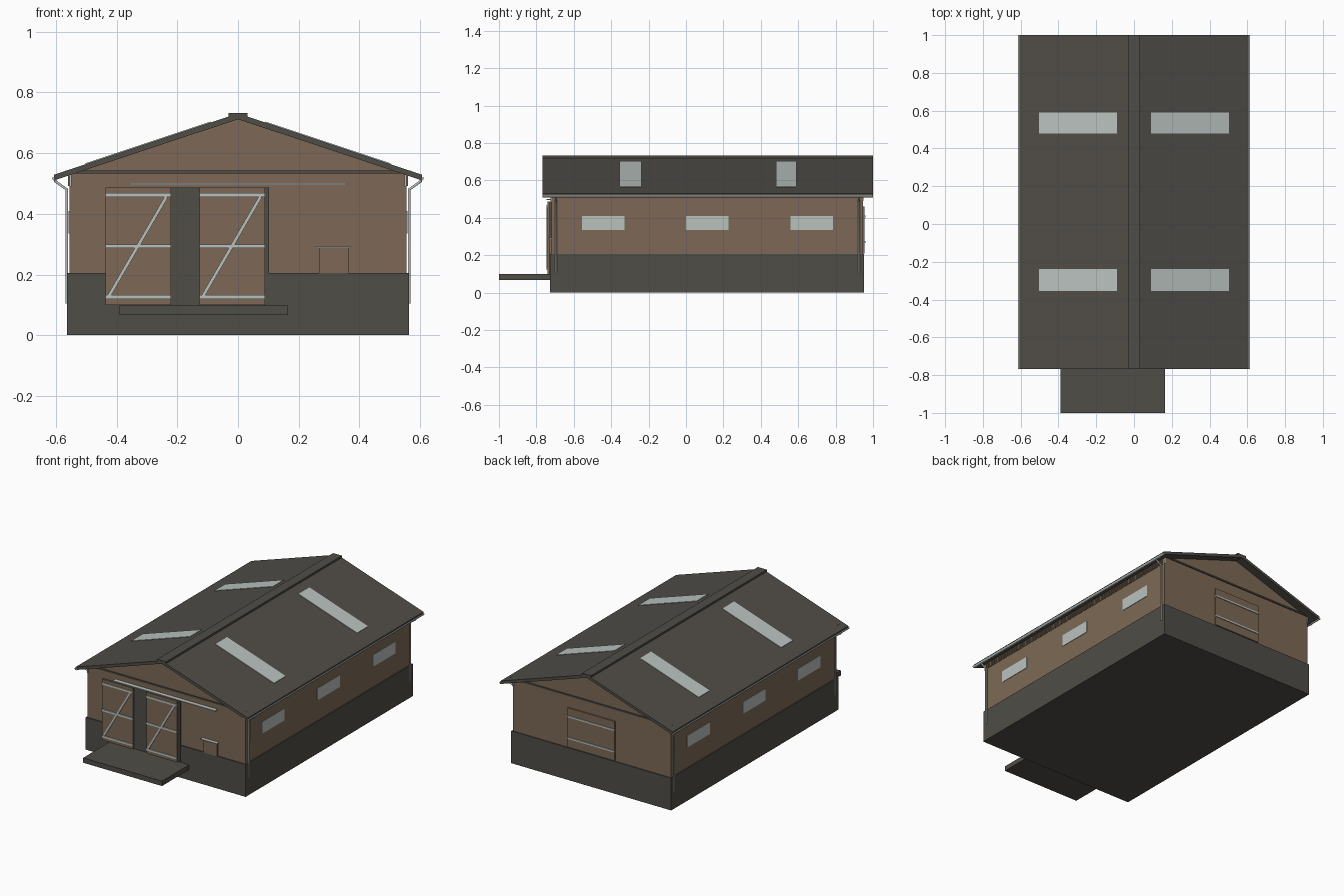
import bpy, bmesh, math
from mathutils import Vector

if "Cube" in bpy.data.objects:
    bpy.data.objects.remove(bpy.data.objects["Cube"])


def material(name, rgb):
    m = bpy.data.materials.new(name)
    m.diffuse_color = (*rgb, 1)
    m.use_nodes = True
    m.node_tree.nodes["Principled BSDF"].inputs["Base Color"].default_value = m.diffuse_color
    return m


TAN = material("tan_cladding", (0.205, 0.141, 0.093))
DARK = material("dark_grey", (0.080, 0.074, 0.063))
PALE = material("pale_grey", (0.49, 0.54, 0.515))


def finish(bm, name, mat):
    bmesh.ops.recalc_face_normals(bm, faces=bm.faces)
    me = bpy.data.meshes.new(name)
    bm.to_mesh(me)
    bm.free()
    me.materials.append(mat)
    ob = bpy.data.objects.new(name, me)
    bpy.context.collection.objects.link(ob)
    return ob


def prism(name, pts, y0, y1, mat):
    """Extrude an (x, z) profile along y."""
    bm = bmesh.new()
    a = [bm.verts.new((x, y0, z)) for x, z in pts]
    b = [bm.verts.new((x, y1, z)) for x, z in pts]
    bm.faces.new(a)
    bm.faces.new(b[::-1])
    n = len(pts)
    for i in range(n):
        j = (i + 1) % n
        bm.faces.new((a[i], b[i], b[j], a[j]))
    return finish(bm, name, mat)


def box(name, x0, x1, y0, y1, z0, z1, mat):
    return prism(name, [(x0, z0), (x1, z0), (x1, z1), (x0, z1)], y0, y1, mat)


def pipe(name, pts, r, mat):
    cu = bpy.data.curves.new(name, 'CURVE')
    cu.dimensions = '3D'
    cu.bevel_depth = r
    cu.bevel_resolution = 1
    cu.use_fill_caps = True
    sp = cu.splines.new('POLY')
    sp.points.add(len(pts) - 1)
    for p, co in zip(sp.points, pts):
        p.co = (*co, 1)
    cu.materials.append(mat)
    ob = bpy.data.objects.new(name, cu)
    bpy.context.collection.objects.link(ob)


RIDGE, SLOPE, EAVE, THICK = 0.731, 0.333, 0.606, 0.019


def roof_z(x):
    return RIDGE - SLOPE * abs(x)


# Plinth, walls with gables, loading ramp
box("plinth", -0.563, 0.563, -0.727, 0.953, 0, 0.205, DARK)
W = 0.556
eave_wall = roof_z(W) - THICK + 0.004
prism("walls", [(-W, 0.2), (W, 0.2), (W, eave_wall), (0, RIDGE - THICK + 0.004), (-W, eave_wall)],
      -0.72, 0.947, TAN)
box("ramp", -0.39, 0.165, -1.0, -0.72, 0.067, 0.098, DARK)

# Roof and ridge cap
E = EAVE
prism("roof", [(-E, roof_z(E) - THICK), (0, RIDGE - THICK), (E, roof_z(E) - THICK),
               (E, roof_z(E)), (0, RIDGE), (-E, roof_z(E))], -0.767, 1.0, DARK)
box("ridge_cap", -0.031, 0.031, -0.768, 1.0, 0.719, 0.733, DARK)

# Gable trim bands
for label, y0, y1 in (("front", -0.726, -0.715), ("back", 0.942, 0.953)):
    box(label + "_gable_band", -0.568, 0.568, y0, y1, 0.533, 0.543, DARK)

for side, s in (("left", -1), ("right", 1)):
    # Side windows
    for i, y in enumerate((-0.443, 0.114, 0.672)):
        xs = sorted((s * (W - 0.003), s * (W + 0.003)))
        box(f"{side}_window_{i}", *xs, y - 0.113, y + 0.113, 0.335, 0.41, PALE)
    # Skylights lying on the slope
    for i, (y0, y1) in enumerate(((-0.355, -0.238), (0.48, 0.59))):
        a, b = 0.09, 0.503
        prism(f"{side}_skylight_{i}", [(s * a, roof_z(a) - 0.003), (s * b, roof_z(b) - 0.003),
                                       (s * b, roof_z(b) + 0.003), (s * a, roof_z(a) + 0.003)], y0, y1, PALE)
    # Half-round gutter
    arc = [math.pi + math.pi * k / 8 for k in range(9)]
    prism(side + "_gutter", [(s * 0.604 + 0.009 * math.cos(t), 0.520 + 0.011 * math.sin(t)) for t in arc],
          -0.767, 1.0, PALE)
    # Downpipes
    for i, y in enumerate((-0.695, 0.925)):
        pipe(f"{side}_downpipe_{i}", [(s * 0.604, y, 0.515), (s * 0.602, y, 0.507),
                                      (s * 0.564, y, 0.48), (s * 0.564, y, 0.105)], 0.005, PALE)
    # Row of vent slats under the eave
    bm = bmesh.new()
    for k in range(82):
        g = bmesh.ops.create_cube(bm, size=1)["verts"]
        bmesh.ops.scale(bm, vec=(0.008, 0.01, 0.034), verts=g)
        bmesh.ops.translate(bm, vec=(s * (W + 0.001), -0.70 + 0.02 * k, 0.509), verts=g)
    finish(bm, side + "_eave_vent", TAN)
    # Pale closing strips at both ends of the eave
    for i, y in enumerate((-0.722, 0.945)):
        box(f"{side}_eave_end_{i}", s * 0.552 - 0.004, s * 0.552 + 0.004, y - 0.003, y + 0.005, 0.49, 0.53, PALE)

# Front doorway and sliding doors on a rail
box("doorway", -0.329, 0.103, -0.7285, -0.71, 0.098, 0.487, DARK)
box("door_rail", -0.36, 0.36, -0.746, -0.72, 0.495, 0.501, PALE)
for label, x0 in (("left", -0.437), ("right", -0.127)):
    x1 = x0 + 0.216
    box(label + "_door", x0, x1, -0.741, -0.729, 0.1, 0.487, TAN)
    for i, z in enumerate((0.126, 0.293, 0.462)):
        box(f"{label}_door_bar_{i}", x0, x1, -0.747, -0.74, z - 0.006, z + 0.006, PALE)
    a, b = Vector((x0 + 0.012, 0.13)), Vector((x1 - 0.015, 0.456))
    d = (b - a).normalized()
    n = Vector((-d.y, d.x)) * 0.0055
    prism(label + "_door_brace", [tuple(p) for p in (a - n, b - n, b + n, a + n)], -0.746, -0.74, PALE)

# Small front hatch with rail
box("front_hatch", 0.267, 0.365, -0.730, -0.715, 0.205, 0.288, TAN)
box("front_hatch_rail", 0.253, 0.37, -0.742, -0.715, 0.288, 0.293, PALE)

# Back door with two bars
box("back_door", -0.166, 0.166, 0.94, 0.955, 0.21, 0.46, TAN)
for i, z in enumerate((0.27, 0.407)):
    box(f"back_door_bar_{i}", -0.166, 0.166, 0.95, 0.96, z - 0.005, z + 0.005, PALE)
